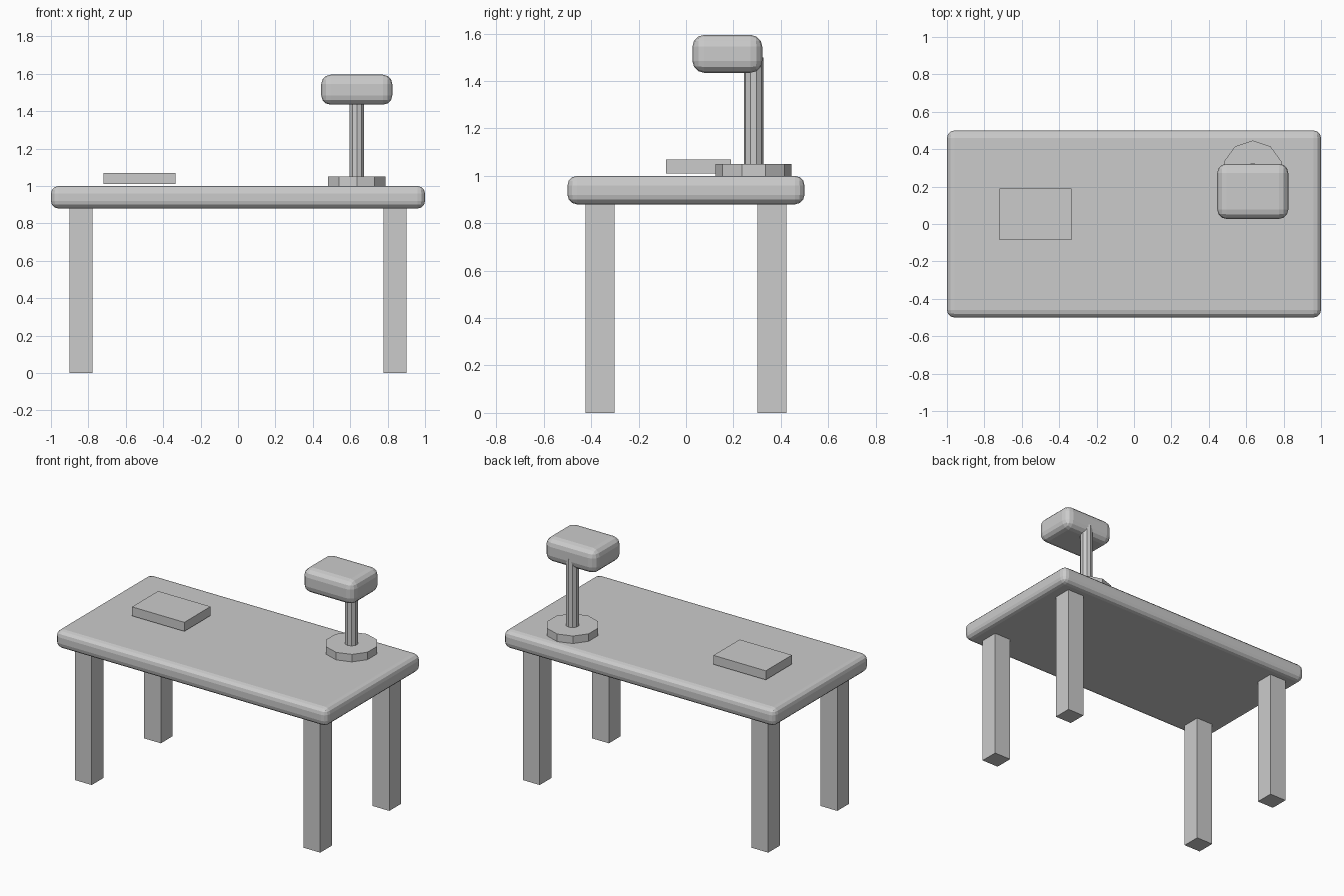
import bpy
import math

cube = bpy.data.objects.get("Cube")
if cube:
    bpy.data.objects.remove(cube, do_unlink=True)

# One plain grey for everything
grey = bpy.data.materials.new("plain grey")
grey.use_nodes = True
colour = (0.6, 0.6, 0.6, 1)
grey.diffuse_color = colour
grey.node_tree.nodes["Principled BSDF"].inputs["Base Color"].default_value = colour


def finish(name):
    obj = bpy.context.object
    obj.name = name
    obj.data.materials.append(grey)
    return obj


def box(name, low, high, bevel=0):
    centre = [(a + b) / 2 for a, b in zip(low, high)]
    bpy.ops.mesh.primitive_cube_add(size=1, location=centre)
    obj = finish(name)
    obj.scale = [b - a for a, b in zip(low, high)]
    bpy.ops.object.transform_apply(location=False, rotation=False, scale=True)
    if bevel:
        mod = obj.modifiers.new("rounded edges", "BEVEL")
        mod.width = bevel
        mod.segments = 3
    return obj


def decagon(name, x, y, radius, bottom, top):
    bpy.ops.mesh.primitive_cylinder_add(
        vertices=10, radius=radius, depth=top - bottom,
        location=(x, y, (bottom + top) / 2))
    return finish(name)


# Table: rounded top and four square legs
box("table_top", (-1, -0.5, 0.88), (1, 0.5, 1), 0.04)
for side, sx in (("left", 1), ("right", -1)):
    for end, sy in (("front", -1), ("back", 1)):
        x, y = sx * 0.84, sy * 0.363
        box(f"{end}_{side}_leg", (x - 0.062, y - 0.062, 0), (x + 0.062, y + 0.062, 0.9))

# Book lying just above the table top
box("book", (-0.72, -0.085, 1.01), (-0.335, 0.19, 1.07))

# Desk lamp: base, post and rounded head
decagon("lamp_base", 0.635, 0.285, 0.161, 1, 1.05)
decagon("lamp_post", 0.635, 0.285, 0.041, 1.04, 1.5)
box("lamp_head", (0.445, 0.027, 1.435), (0.825, 0.322, 1.595), 0.05)
